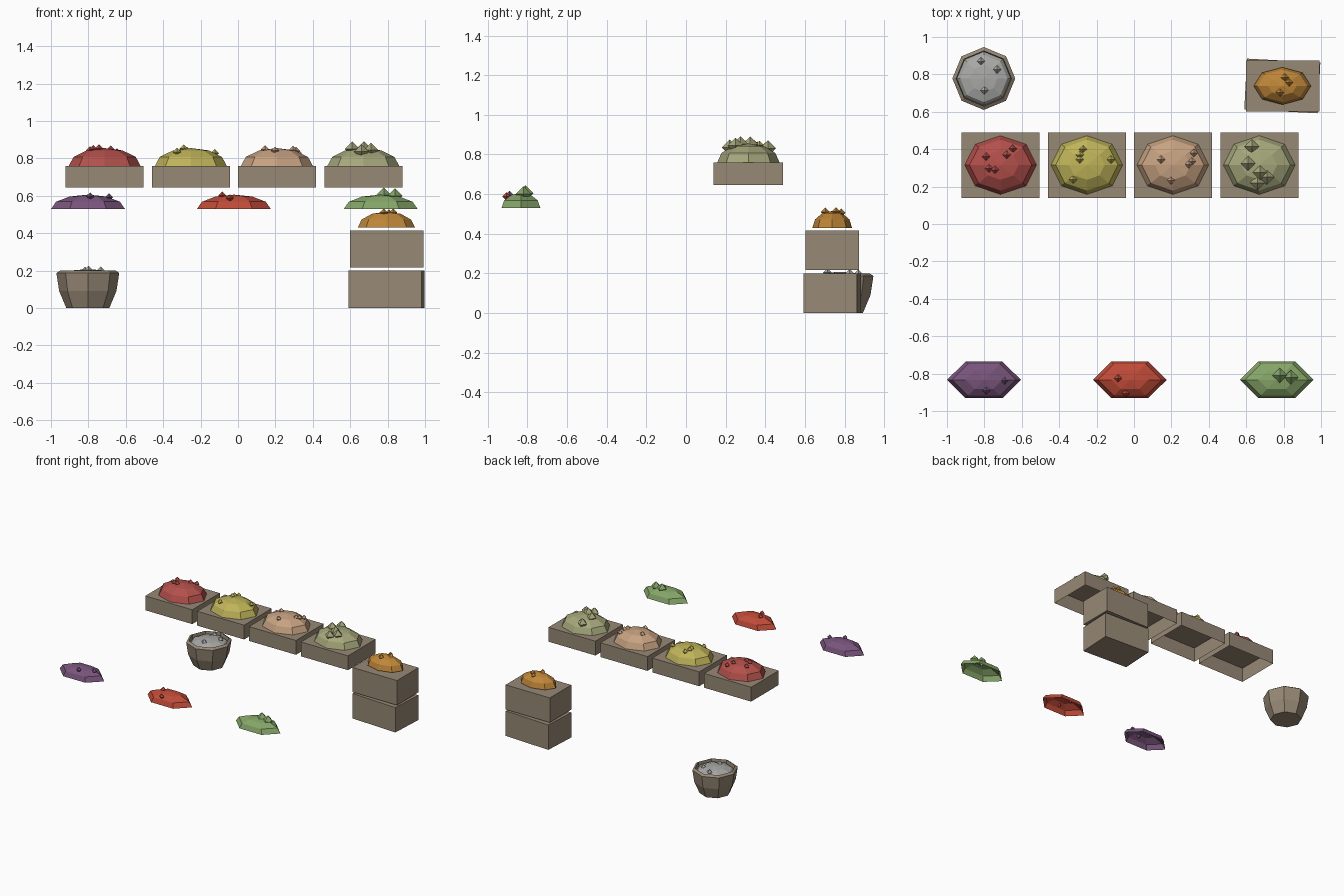
import bpy, bmesh, math
from mathutils import Matrix

if "Cube" in bpy.data.objects:
    bpy.data.objects.remove(bpy.data.objects["Cube"])


def material(name, rgb):
    m = bpy.data.materials.new(name)
    m.diffuse_color = (*rgb, 1)
    m.use_nodes = True
    m.node_tree.nodes["Principled BSDF"].inputs["Base Color"].default_value = m.diffuse_color
    return m


def finish(name, bm, mat):
    me = bpy.data.meshes.new(name)
    bm.to_mesh(me)
    bm.free()
    me.materials.append(mat)
    ob = bpy.data.objects.new(name, me)
    bpy.context.collection.objects.link(ob)
    return ob


def lathe(bm, profile, sides, centre, scale=(1, 1, 1)):
    """Spin an (r, z) profile, listed bottom outside upward, around z."""
    rings = []
    for r, z in profile:
        count = sides if r > 1e-6 else 1
        ring = []
        for i in range(count):
            a = 2 * math.pi * i / sides
            p = (r * math.cos(a), r * math.sin(a), z)
            ring.append(bm.verts.new([c + s * v for c, s, v in zip(centre, scale, p)]))
        rings.append(ring)
    for lo, hi in zip(rings, rings[1:]):
        for i in range(sides):
            j = (i + 1) % sides
            quad = [lo[i % len(lo)], lo[j % len(lo)], hi[j % len(hi)], hi[i % len(hi)]]
            bm.faces.new(list(dict.fromkeys(quad)))


def box(name, centre, size, mat, turn=0, open_bottom=False):
    bm = bmesh.new()
    bmesh.ops.create_cube(bm, size=1)
    if open_bottom:
        bm.normal_update()
        low = [f for f in bm.faces if f.normal.z < -0.5]
        bmesh.ops.delete(bm, geom=low, context='FACES_ONLY')
    bm.transform(Matrix.Translation(centre) @ Matrix.Rotation(math.radians(turn), 4, 'Z')
                 @ Matrix.Diagonal((*size, 1)))
    finish(name, bm, mat)


DOME = [(math.cos(math.radians(a)), math.sin(math.radians(a))) for a in (0, 30, 60)] + [(0, 1)]
GRAIN = [(0, -1), (1, 0), (0, 1)]


def heap(name, centre, radii, sides, rgb, grains, grain_r=0.022):
    """Open-bottomed low-poly mound with octahedral grains on its surface."""
    mat = material(name + "_colour", rgb)
    bm = bmesh.new()
    lathe(bm, DOME, sides, centre, radii)
    finish(name + "_mound", bm, mat)
    bm = bmesh.new()
    for x, y in grains:
        d = ((x - centre[0]) / radii[0]) ** 2 + ((y - centre[1]) / radii[1]) ** 2
        z = centre[2] + radii[2] * math.sqrt(max(0, 1 - d))
        lathe(bm, GRAIN, 4, (x, y, z), (grain_r,) * 3)
    finish(name + "_grains", bm, mat)


wood = material("wood", (0.31, 0.25, 0.18))

# Row of four trays, each with a mound
trays = [
    ("red_spice", -0.713, (0.45, 0.08, 0.07), 0.022,
     [(-0.79, 0.36), (-0.775, 0.297), (-0.743, 0.29), (-0.68, 0.37), (-0.647, 0.403)]),
    ("yellow_spice", -0.252, (0.52, 0.45, 0.10), 0.022,
     [(-0.273, 0.4), (-0.29, 0.37), (-0.29, 0.345), (-0.123, 0.345), (-0.326, 0.238)]),
    ("tan_spice", 0.208, (0.57, 0.36, 0.22), 0.022,
     [(0.144, 0.345), (0.32, 0.38), (0.31, 0.335), (0.294, 0.318), (0.198, 0.233)]),
    ("pale_green_spice", 0.67, (0.38, 0.39, 0.20), 0.04,
     [(0.63, 0.414), (0.61, 0.324), (0.711, 0.25), (0.66, 0.22), (0.674, 0.275)]),
]
for name, x, rgb, gr, grains in trays:
    box(name + "_tray", (x, 0.315, 0.7025), (0.417, 0.35, 0.115), wood, open_bottom=True)
    heap(name, (x, 0.315, 0.76), (0.192, 0.157, 0.095), 8, rgb, grains, gr)

# Three hanging six-sided mounds at the front
fronts = [
    ("purple_heap", -0.802, (0.19, 0.09, 0.20), 0.021, [(-0.69, -0.837), (-0.79, -0.89)]),
    ("scarlet_heap", -0.022, (0.52, 0.07, 0.04), 0.021, [(-0.085, -0.825), (-0.043, -0.906)]),
    ("green_heap", 0.763, (0.24, 0.38, 0.14), 0.04, [(0.78, -0.81), (0.84, -0.82)]),
]
for name, x, rgb, gr, grains in fronts:
    heap(name, (x, -0.833, 0.53), (0.197, 0.113, 0.076), 6, rgb, grains, gr)

# Two stacked crates, the lower one slightly turned, with a mound above
box("lower_crate", (0.793, 0.738, 0.1), (0.393, 0.272, 0.2), wood, turn=-3)
box("upper_crate", (0.794, 0.738, 0.316), (0.393, 0.272, 0.198), wood)
heap("orange_spice", (0.793, 0.738, 0.43), (0.153, 0.1, 0.085), 8, (0.52, 0.24, 0.04),
     [(0.807, 0.783), (0.83, 0.757), (0.78, 0.703)])

# Eight-sided bowl with a silver mound
bm = bmesh.new()
lathe(bm, [(0, 0), (0.115, 0), (0.153, 0.09), (0.168, 0.187), (0.148, 0.2),
           (0.135, 0.09), (0.1, 0.02), (0, 0.02)], 8, (-0.803, 0.778, 0))
finish("bowl", bm, wood)
heap("silver_spice", (-0.803, 0.778, 0.162), (0.146, 0.146, 0.046), 8, (0.40, 0.40, 0.39),
     [(-0.818, 0.87), (-0.733, 0.826), (-0.80, 0.714)])
